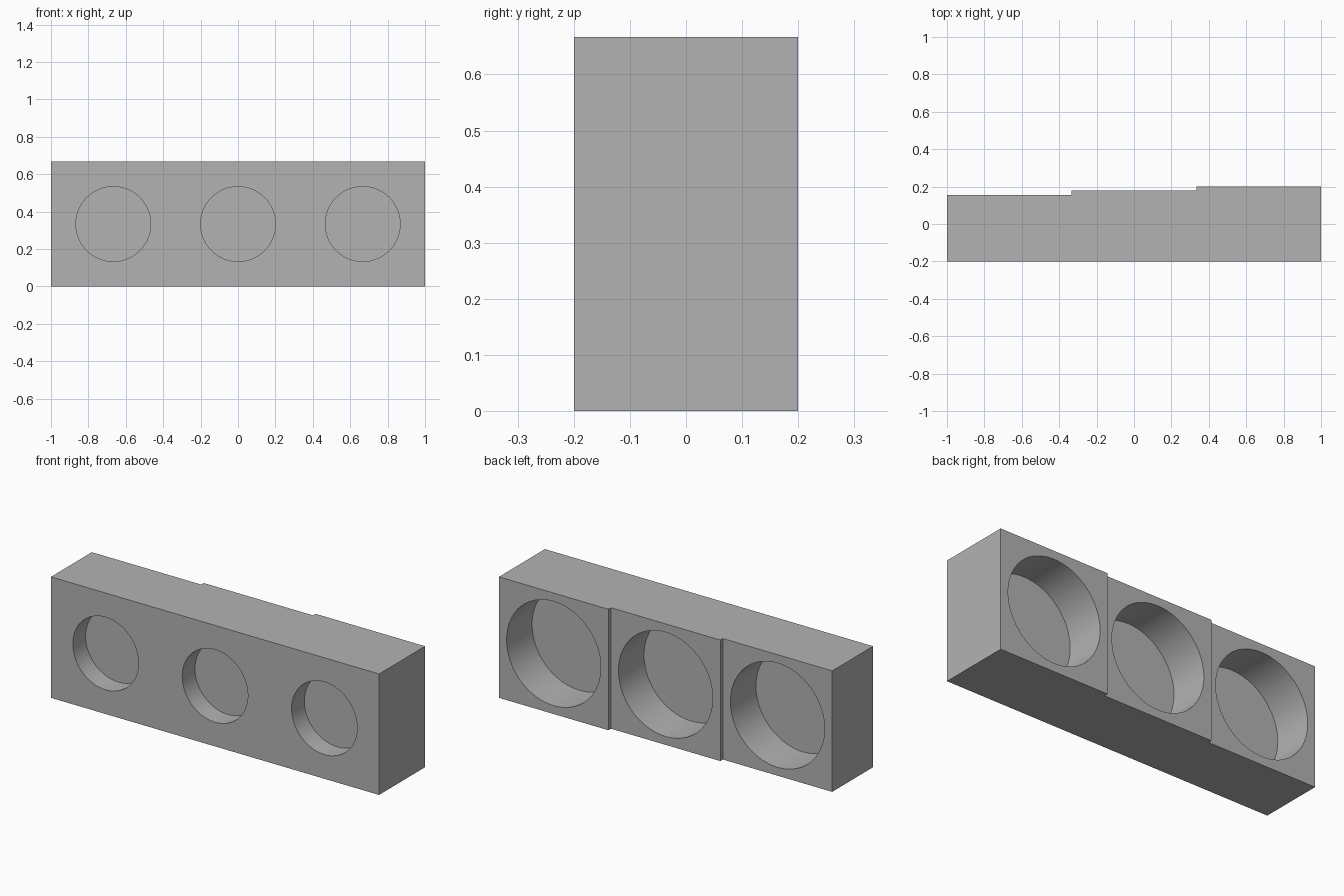
import bpy, bmesh, math
from mathutils import Matrix

cube = bpy.data.objects.get("Cube")
if cube:
    bpy.data.objects.remove(cube, do_unlink=True)

UNIT = 2 / 90            # base step of the design
PITCH = 30 * UNIT        # width of one square bay
FRONT = -9 * UNIT
HEIGHT = PITCH

grey = bpy.data.materials.new("plain grey")
grey.use_nodes = True
grey.diffuse_color = (0.45, 0.45, 0.45, 1)
grey.node_tree.nodes["Principled BSDF"].inputs["Base Color"].default_value = (0.45, 0.45, 0.45, 1)


def make_object(name, bm):
    mesh = bpy.data.meshes.new(name)
    bmesh.ops.recalc_face_normals(bm, faces=bm.faces)
    bm.to_mesh(mesh)
    bm.free()
    mesh.materials.append(grey)
    obj = bpy.data.objects.new(name, mesh)
    bpy.context.collection.objects.link(obj)
    return obj


def cylinder_cutter(name, x, y_start, y_end, radius):
    """Cylinder along y between two depths, centred in a bay."""
    bm = bmesh.new()
    place = (Matrix.Translation((x, (y_start + y_end) / 2, HEIGHT / 2))
             @ Matrix.Rotation(math.pi / 2, 4, 'X'))
    bmesh.ops.create_cone(bm, cap_ends=True, segments=96, radius1=radius,
                          radius2=radius, depth=abs(y_end - y_start), matrix=place)
    obj = make_object(name, bm)
    obj.hide_render = True
    return obj


# Each bay: centre x and the y of its back face, stepping down towards -x
bays = [((i - 1) * PITCH, FRONT + (16 + i) * UNIT) for i in range(3)]

# Stepped block, extruded upward from its plan outline
outline = [(-1, FRONT), (1, FRONT)]
for x, back in reversed(bays):
    outline += [(x + PITCH / 2, back), (x - PITCH / 2, back)]
bm = bmesh.new()
base = bm.faces.new([bm.verts.new((x, y, 0)) for x, y in outline])
top = bmesh.ops.extrude_face_region(bm, geom=[base])["geom"]
bmesh.ops.translate(bm, vec=(0, 0, HEIGHT),
                    verts=[v for v in top if isinstance(v, bmesh.types.BMVert)])
block = make_object("stepped_block", bm)

# Small round recesses in the front, large ones in the back
bpy.context.view_layer.objects.active = block
for x, back in bays:
    for cutter in (
        cylinder_cutter("front_recess_cutter", x, FRONT - UNIT, FRONT + 5 * UNIT, 9 * UNIT),
        cylinder_cutter("back_recess_cutter", x, back + UNIT, back - 10 * UNIT, 0.287),
    ):
        cut = block.modifiers.new("recess", 'BOOLEAN')
        cut.operation = 'DIFFERENCE'
        cut.solver = 'EXACT'
        cut.object = cutter
        bpy.ops.object.modifier_apply(modifier=cut.name)
        bpy.data.objects.remove(cutter, do_unlink=True)

# Smooth recess walls with sharp rims
for obj in bpy.context.selected_objects:
    obj.select_set(False)
block.select_set(True)
bpy.ops.object.shade_smooth_by_angle(angle=math.radians(30))
